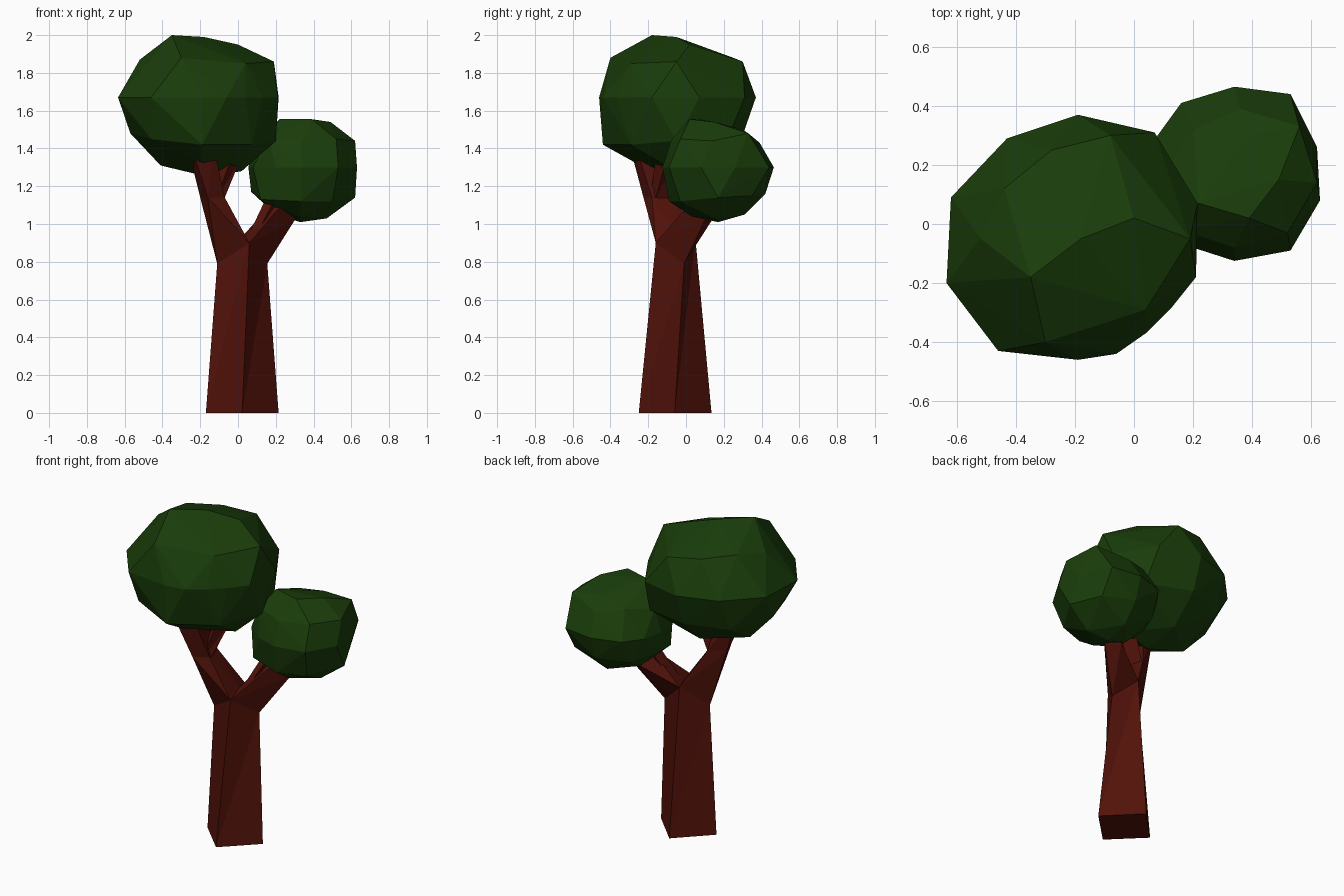
import bpy, bmesh

def material(name, color):
    m = bpy.data.materials.new(name)
    m.diffuse_color = (*color, 1)
    return m

def finish(bm, name, mat):
    bmesh.ops.recalc_face_normals(bm, faces=bm.faces)
    me = bpy.data.meshes.new(name)
    bm.to_mesh(me)
    bm.free()
    me.materials.append(mat)
    bpy.context.collection.objects.link(bpy.data.objects.new(name, me))

def loft(bm, rings, cap=-1):
    """Skin four-sided rings and close one end."""
    vs = [[bm.verts.new(p) for p in r] for r in rings]
    for a, b in zip(vs, vs[1:]):
        for i in range(4):
            j = (i + 1) % 4
            bm.faces.new((a[i], a[j], b[j]))
            bm.faces.new((a[i], b[j], b[i]))
    bm.faces.new(vs[cap])

def crown(name, z, outline, upper, lower, mat):
    """Faceted ball: hull of the widest outline plus upper and lower corners."""
    bm = bmesh.new()
    for p in [(x, y, z) for x, y in outline] + upper + lower:
        bm.verts.new(p)
    bmesh.ops.convex_hull(bm, input=bm.verts)
    loose = [v for v in bm.verts if not v.link_faces]
    bmesh.ops.delete(bm, geom=loose, context='VERTS')
    finish(bm, name, mat)

bark = material("bark", (0.085, 0.006, 0.003))
leaf = material("leaf", (0.010, 0.046, 0.003))

# Trunk: square base, top splits along a front-to-back ridge
L, F, R, B = (-.11, -.08, .79), (.06, -.16, .90), (.155, -.01, .79), (.01, .05, .92)
K = (.04, -.04, .93)
bm = bmesh.new()
loft(bm, [[(-.17, -.06, 0), (.022, -.25, 0), (.215, -.06, 0), (.022, .135, 0)],
          [L, F, R, B]], 0)

# Left branch with a small fork
loft(bm, [[L, F, K, B],
          [(-.20, -.12, 1.14), (-.16, -.225, 1.14), (-.07, -.18, 1.14), (-.11, -.05, 1.14)],
          [(-.27, -.15, 1.42), (-.25, -.30, 1.42), (-.13, -.27, 1.42), (-.17, -.13, 1.42)]])
loft(bm, [[(-.17, -.13, 1.12), (-.12, -.19, 1.12), (-.07, -.16, 1.14), (-.11, -.06, 1.13)],
          [(-.08, -.10, 1.36), (-.03, -.16, 1.36), (.02, -.10, 1.36), (-.03, -.04, 1.36)]])

# Right branch with a small fork
loft(bm, [[K, F, R, B],
          [(.19, .07, 1.12), (.25, .03, 1.12), (.30, .10, 1.02), (.22, .15, 1.04)],
          [(.26, .13, 1.25), (.31, .09, 1.25), (.36, .14, 1.20), (.29, .19, 1.20)]])
loft(bm, [[(.06, -.02, .95), (.11, -.04, .97), (.14, .03, .95), (.07, .04, .94)],
          [(.15, .05, 1.14), (.20, .02, 1.14), (.22, .07, 1.12), (.17, .10, 1.12)]])
bmesh.ops.remove_doubles(bm, verts=bm.verts, dist=0.001)
finish(bm, "trunk", bark)

# Large crown
crown("large_crown", 1.67,
      [(-.62, .09), (-.43, .29), (-.19, .37), (.07, .31), (.215, .07), (.21, -.18),
       (.13, -.28), (.04, -.37), (-.06, -.44), (-.19, -.46), (-.46, -.43), (-.635, -.20)],
      [(-.35, -.18, 2.0), (-.18, -.05, 1.99), (0, .02, 1.95), (.19, -.05, 1.86),
       (-.08, .30, 1.86), (-.28, .25, 1.88), (-.44, .12, 1.90), (-.52, -.05, 1.87),
       (-.30, -.40, 1.88), (.04, -.29, 1.85)],
      [(.20, -.05, 1.44), (.10, .22, 1.45), (-.19, .30, 1.47), (-.45, .20, 1.46),
       (-.57, -.05, 1.48), (-.46, -.33, 1.45), (-.19, -.44, 1.42), (.07, -.29, 1.42),
       (-.41, -.05, 1.31), (-.19, -.26, 1.32), (.02, -.05, 1.28), (-.19, .13, 1.31),
       (-.16, -.08, 1.25)], leaf)

# Small crown
crown("small_crown", 1.30,
      [(.16, .41), (.34, .465), (.53, .44), (.62, .26), (.63, .08), (.53, -.09),
       (.34, -.125), (.20, -.08), (.08, .02), (.055, .17), (.08, .30)],
      [(.22, .07, 1.555), (.39, .02, 1.555), (.49, .15, 1.54), (.39, .30, 1.50),
       (.56, .33, 1.48), (.62, .14, 1.44), (.52, -.03, 1.45), (.34, -.08, 1.44),
       (.16, -.02, 1.46), (.10, .17, 1.44), (.20, .32, 1.46), (.36, .39, 1.43)],
      [(.62, .17, 1.14), (.50, -.03, 1.12), (.33, -.09, 1.12), (.12, -.02, 1.13),
       (.07, .17, 1.17), (.15, .34, 1.15), (.34, .42, 1.16), (.53, .35, 1.15),
       (.47, .15, 1.03), (.33, .31, 1.05), (.20, .17, 1.05), (.33, .03, 1.04),
       (.33, .17, 1.01)], leaf)
